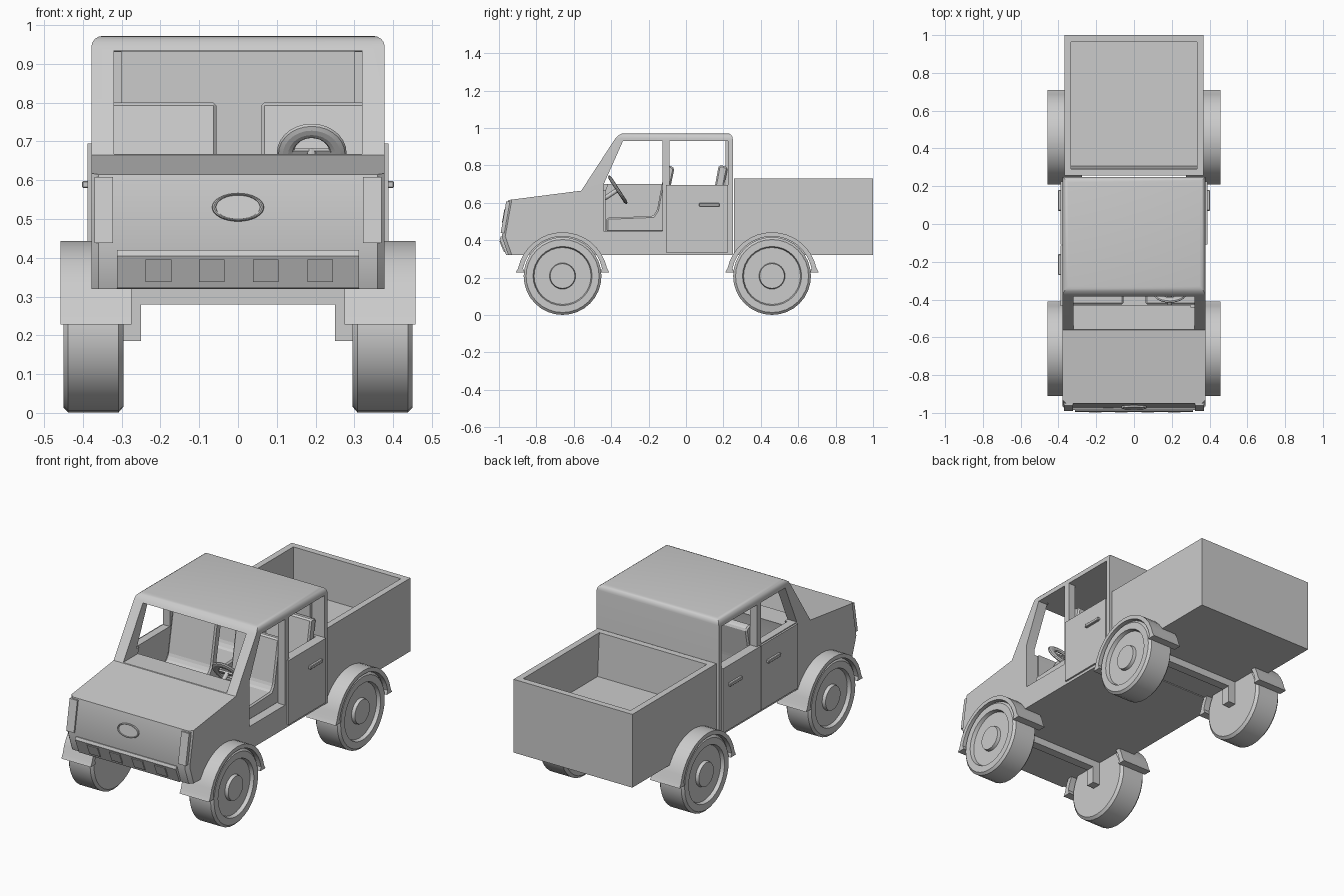
import bpy, bmesh
from math import radians, sin, cos, pi
from mathutils import Vector

if "Cube" in bpy.data.objects:
    bpy.data.objects.remove(bpy.data.objects["Cube"])


def finish(bm, name, smooth=None):
    bmesh.ops.recalc_face_normals(bm, faces=bm.faces)
    me = bpy.data.meshes.new(name)
    bm.to_mesh(me)
    bm.free()
    if smooth:
        me.shade_smooth()
        me.set_sharp_from_angle(angle=radians(smooth))
    ob = bpy.data.objects.new(name, me)
    bpy.context.collection.objects.link(ob)
    return ob


def prism_bm(pts, x0, x1):
    """Side profile of (y, z) points extruded from x0 to x1."""
    bm = bmesh.new()
    face = bm.faces.new([bm.verts.new((x0, y, z)) for y, z in pts])
    new = bmesh.ops.extrude_face_region(bm, geom=[face])["geom"]
    bmesh.ops.translate(bm, vec=(x1 - x0, 0, 0),
                        verts=[v for v in new if isinstance(v, bmesh.types.BMVert)])
    bmesh.ops.recalc_face_normals(bm, faces=bm.faces)
    return bm


def bevel(bm, test, offset, segments=1):
    edges = [e for e in bm.edges if test(*e.verts)]
    bmesh.ops.bevel(bm, geom=edges, offset=offset, segments=segments,
                    affect='EDGES', profile=0.5)


def prism(name, pts, x0, x1, soft=0):
    bm = prism_bm(pts, x0, x1)
    if soft:
        bevel(bm, lambda a, b: True, soft)
    return finish(bm, name)


def box(name, x, y, z, soft=0):
    return prism(name, [(y[0], z[0]), (y[1], z[0]), (y[1], z[1]), (y[0], z[1])],
                 x[0], x[1], soft)


def cut(ob, cutter):
    mod = ob.modifiers.new("cut", 'BOOLEAN')
    mod.operation, mod.solver, mod.object = 'DIFFERENCE', 'EXACT', cutter
    bpy.context.view_layer.objects.active = ob
    bpy.ops.object.modifier_apply(modifier=mod.name)
    bpy.data.objects.remove(cutter)


# Cab and hood: one profile with a rounded roof and chamfered nose
bm = prism_bm([(-.95, .32), (-.985, .42), (-.95, .615), (-.56, .665), (-.36, .972),
               (.25, .972), (.25, .32)], -.378, .378)
bevel(bm, lambda a, b: a.co.z > .95 and b.co.z > .95, .03, 4)
bevel(bm, lambda a, b: a.co.y < -.94 and b.co.y < -.94 and abs(a.co.x - b.co.x) < .01, .018)
cab = finish(bm, "cab")

# Interior, windscreen, windows and the open doorway
cut(cab, prism("cutter", [(-.43, .45), (-.43, .662), (-.325, .932), (.21, .932), (.21, .45)],
               -.335, .335))
cut(cab, prism("cutter", [(-.65, .668), (-.46, .934), (-.30, .934), (-.30, .668)], -.32, .32))
rear_window = [(-.088, .695), (-.088, .93), (.225, .93), (.225, .695)]
for s in (-1, 1):
    sill = .45 if s > 0 else .70
    door = [(-.44, sill), (-.44, .70), (-.337, .93), (-.125, .93), (-.125, sill)]
    if s < 0:
        door = door[1:]
    cut(cab, prism("cutter", door, s * .30, s * .45))
    cut(cab, prism("cutter", rear_window, s * .30, s * .45))
cab.data.shade_smooth()
cab.data.set_sharp_from_angle(angle=radians(30))


# Doors with handles; the front right door is missing
def door(name, s, y0, y1):
    box(name, sorted((s * .37, s * .388)), (y0, y1), (.335, .695))
    box(name + "_handle", sorted((s * .38, s * .402)), (y1 - .155, y1 - .045), (.58, .598), .003)


door("rear_door_right", 1, -.108, .225)
door("rear_door_left", -1, -.108, .225)
door("front_door_left", -1, -.435, -.115)

# Open cargo bed
bm = bmesh.new()
bmesh.ops.create_cube(bm, size=1)
for v in bm.verts:
    v.co = Vector((v.co.x * .736, .628 + v.co.y * .744, .525 + v.co.z * .41))
top = max(bm.faces, key=lambda f: f.calc_center_median().z)
bmesh.ops.inset_region(bm, faces=[top], thickness=.05)
floor = bmesh.ops.extrude_discrete_faces(bm, faces=[top])["faces"][0]
for v in floor.verts:
    v.co.z -= .24
    if v.co.y < .5:
        v.co.y += .015
finish(bm, "cargo_bed")

# Seats
for row, dy in (("front", 0), ("rear", .285)):
    for side, x0, x1 in (("left", -.33, -.055), ("right", .06, .33)):
        prism(f"{row}_seat_{side}",
              [(y + dy, z) for y, z in [(-.425, .445), (-.425, .52), (-.175, .53), (-.155, .56),
                                        (-.11, .80), (-.085, .80), (-.062, .785),
                                        (-.10, .60), (-.12, .445)]], x0, x1, .008)

# Steering wheel and column
tilt = radians(-57)
axis = Vector((0, -sin(tilt), cos(tilt)))
centre = Vector((.19, -.365, .67))
bpy.ops.mesh.primitive_torus_add(major_segments=28, minor_segments=10, major_radius=.068,
                                 minor_radius=.022, location=centre, rotation=(tilt, 0, 0))
wheel = bpy.context.object
wheel.name = "steering_wheel"
wheel.scale.z = .45
bpy.ops.object.shade_smooth_by_angle()
bpy.ops.mesh.primitive_cylinder_add(vertices=12, radius=.012, depth=.13,
                                    location=centre - axis * .06, rotation=(tilt, 0, 0))
bpy.context.object.name = "steering_column"
if axis.y < 0:
    bpy.context.object.location = centre + axis * .06
spoke = box("steering_spoke", (-.065, .065), (-.01, .01), (-.005, .005))
spoke.location, spoke.rotation_euler = centre, (tilt, 0, 0)

# Bumper with four square pads
prism("bumper", [(-.94, .32), (-.962, .322), (-.996, .405), (-.99, .42), (-.94, .42)], -.312, .312)
for x in (-.205, -.068, .072, .212):
    prism("bumper_pad", [(-.96, .338), (-.974, .338), (-.9985, .396), (-.97, .396)],
          x - .033, x + .033)

# Headlights on the nose corners
for s in (-1, 1):
    prism("headlight", [(-.97, .438), (-.991, .438), (-.961, .608), (-.94, .608)],
          s * .322, s * .37)

# Plain oval on the grille
lean = (radians(80), 0, 0)
bpy.ops.mesh.primitive_cylinder_add(vertices=32, radius=1, depth=.014,
                                    location=(0, -.965, .53), rotation=lean)
oval = bpy.context.object
oval.name, oval.scale = "grille_oval", (.06, .032, 1)
bpy.ops.object.shade_smooth_by_angle()
bpy.ops.mesh.primitive_torus_add(major_segments=32, minor_segments=8, major_radius=.92,
                                 minor_radius=.08, location=(0, -.971, .53), rotation=lean)
rim = bpy.context.object
rim.name, rim.scale = "grille_oval_rim", (.067, .037, .08)
bpy.ops.object.shade_smooth_by_angle()

# Wheels (lathed), fenders and axles
tyre = [(.295, 0), (.295, .193), (.308, .208), (.438, .208), (.45, .195), (.45, .158),
        (.43, .152), (.43, .07), (.448, .066), (.448, 0)]
for end, yc in (("front", -.66), ("rear", .46)):
    for s, side in ((-1, "left"), (1, "right")):
        bm = bmesh.new()
        vs = [bm.verts.new((s * x, 0, r)) for x, r in tyre]
        es = [bm.edges.new(p) for p in zip(vs, vs[1:])]
        bmesh.ops.spin(bm, geom=vs + es, axis=(1, 0, 0), cent=(0, 0, 0),
                       angle=2 * pi, steps=32)
        bmesh.ops.remove_doubles(bm, verts=bm.verts, dist=1e-4)
        finish(bm, f"{end}_wheel_{side}", 35).location = (0, yc, .209)

        arc = [radians(12 + 156 * i / 16) for i in range(17)]
        outer = [(yc + .243 * cos(a), .20 + .243 * sin(a)) for a in arc]
        inner = [(yc + .216 * cos(a), .205 + .216 * sin(a)) for a in reversed(arc)]
        pts = ([(yc + .25, .228)] + outer + [(yc - .25, .228), (yc - .203, .228)]
               + inner + [(yc + .203, .228)])
        bm = prism_bm(pts, s * .275, s * .457)
        finish(bm, f"{end}_fender_{side}", 35)
        box(f"{end}_axle_bracket_{side}", sorted((s * .25, s * .30)), (yc - .025, yc + .025),
            (.185, .33))
    box(f"{end}_axle", (-.28, .28), (yc - .025, yc + .025), (.28, .33))
